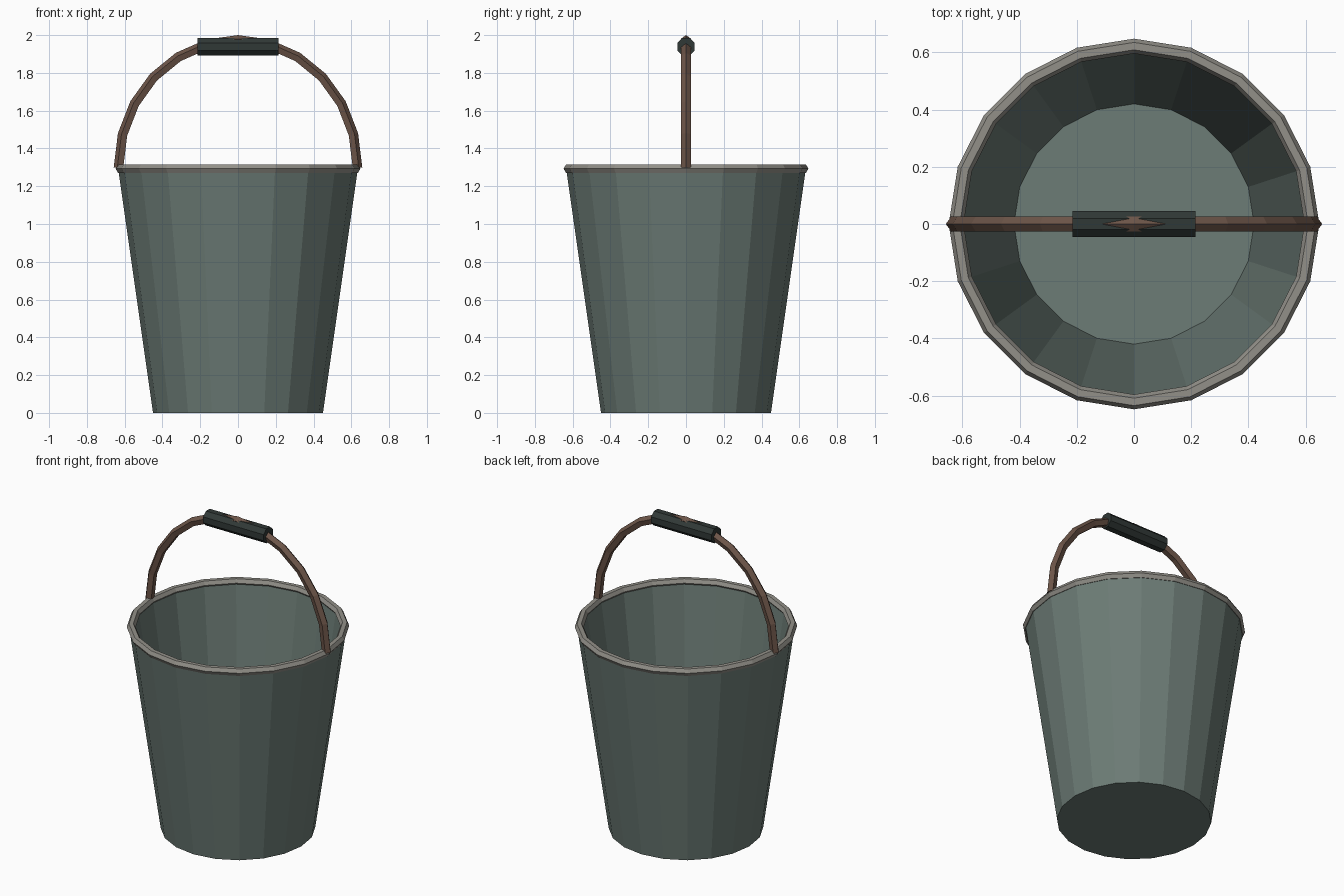
import bpy
from math import sin, cos, pi
from mathutils import Vector

if "Cube" in bpy.data.objects:
    bpy.data.objects.remove(bpy.data.objects["Cube"])


def material(name, rgb):
    m = bpy.data.materials.new(name)
    m.diffuse_color = (*rgb, 1)
    m.use_nodes = True
    m.node_tree.nodes["Principled BSDF"].inputs["Base Color"].default_value = m.diffuse_color
    return m


def loft(name, rings, mat, closed=False, caps=True):
    """Skin a list of equal-sized point rings into a flat-faced mesh."""
    n = len(rings[0])
    verts = [p for ring in rings for p in ring]
    faces = []
    for i in range(len(rings) if closed else len(rings) - 1):
        a, b = i * n, (i + 1) % len(rings) * n
        for j in range(n):
            k = (j + 1) % n
            faces.append((a + j, a + k, b + k, b + j))
    if caps and not closed:
        faces.append(tuple(reversed(range(n))))
        faces.append(tuple(range(len(verts) - n, len(verts))))
    mesh = bpy.data.meshes.new(name)
    mesh.from_pydata(verts, [], faces)
    mesh.materials.append(mat)
    obj = bpy.data.objects.new(name, mesh)
    bpy.context.collection.objects.link(obj)
    return obj


def circle(radius, z, sides=20):
    return [Vector((radius * sin(-2 * pi * j / sides), radius * cos(2 * pi * j / sides), z))
            for j in range(sides)]


steel = material("weathered_steel", (0.15, 0.20, 0.18))
pale = material("rim_metal", (0.29, 0.28, 0.25))
rust = material("rusty_wire", (0.15, 0.09, 0.065))
dark = material("dark_grip", (0.03, 0.04, 0.037))

# Bucket body: outer wall up, inner wall down, floor and base capped
profile = [(0.45, 0), (0.635, 1.295), (0.603, 1.295), (0.42, 0.03)]
loft("bucket_body", [circle(r, z) for r, z in profile], steel)

# Rolled rim: six-sided ring around the mouth
rim = [circle(0.622 + 0.026 * cos(pi * i / 3), 1.293 + 0.026 * sin(pi * i / 3))
       for i in range(6)]
loft("rim", rim, pale, closed=True)

# Bail handle: five-sided wire swept along a half ellipse
rings = []
for i in range(13):
    t = pi * i / 12
    centre = Vector((0.63 * cos(t), 0, 1.30 + 0.672 * sin(t)))
    out = Vector((cos(t), 0, sin(t)))
    rings.append([centre + 0.028 * (out * cos(2 * pi * k / 5) + Vector((0, sin(2 * pi * k / 5), 0)))
                  for k in range(5)])
loft("handle", rings, rust)

# Hand grip: straight eight-sided sleeve at the top of the handle
grip = [[Vector((x, 0.05 * cos(2 * pi * (k + .5) / 8), 1.938 + 0.05 * sin(2 * pi * (k + .5) / 8)))
         for k in range(8)] for x in (-0.215, 0.215)]
loft("grip", grip, dark)
